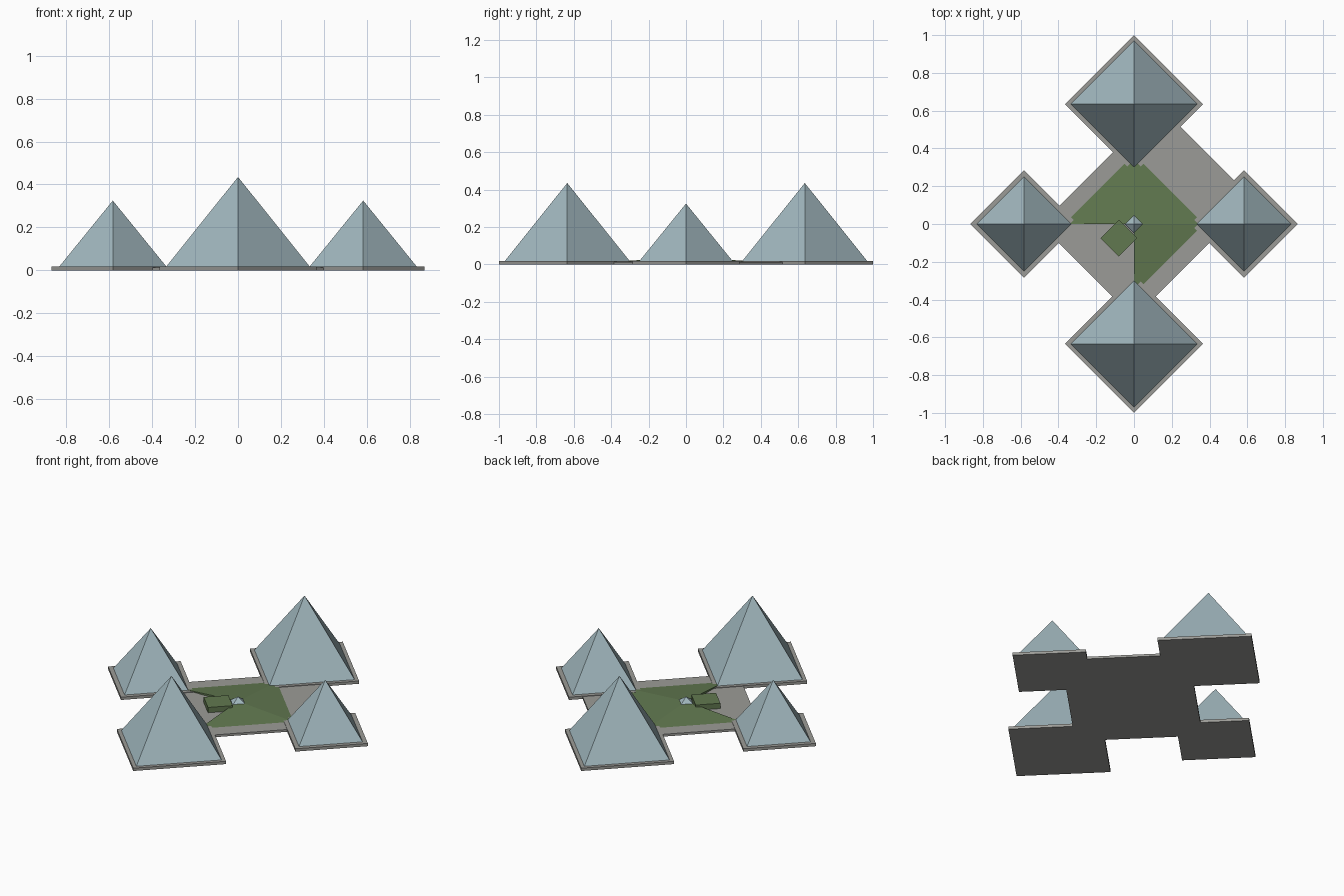
import bpy, bmesh
from math import radians

if "Cube" in bpy.data.objects:
    bpy.data.objects.remove(bpy.data.objects["Cube"])


def material(name, rgb):
    m = bpy.data.materials.new(name)
    m.diffuse_color = (*rgb, 1)
    m.use_nodes = True
    m.node_tree.nodes["Principled BSDF"].inputs["Base Color"].default_value = m.diffuse_color
    return m


GLASS = material("pale_blue_glass", (0.36, 0.48, 0.52))
STONE = material("grey_stone", (0.33, 0.33, 0.31))
GRASS = material("grass_green", (0.12, 0.19, 0.08))


def prism(name, outline, z0, z1, mat):
    """Extrude a flat outline from z0 to z1."""
    bm = bmesh.new()
    face = bm.faces.new([bm.verts.new((x, y, z0)) for x, y in outline])
    ext = bmesh.ops.extrude_face_region(bm, geom=[face])
    for v in ext["geom"]:
        if isinstance(v, bmesh.types.BMVert):
            v.co.z = z1
    return finish(name, bm, mat)


def finish(name, bm, mat):
    bmesh.ops.recalc_face_normals(bm, faces=bm.faces)
    mesh = bpy.data.meshes.new(name)
    bm.to_mesh(mesh)
    bm.free()
    obj = bpy.data.objects.new(name, mesh)
    bpy.context.collection.objects.link(obj)
    mesh.materials.append(mat)
    return obj


def diamond(x, y, r):
    return [(x + r, y), (x, y + r), (x - r, y), (x, y - r)]


def pyramid(name, x, y, r, z0, z1):
    bpy.ops.mesh.primitive_cone_add(vertices=4, radius1=r, depth=z1 - z0,
                                    location=(x, y, (z0 + z1) / 2))
    obj = bpy.context.object
    obj.name = name
    obj.data.materials.append(GLASS)


# Four glass pyramids on square slabs, corners along the axes
SLAB = 0.017
for s, big, small in ((1, "back", "right"), (-1, "front", "left")):
    prism(big + "_slab", diamond(0, s * 0.635, 0.365), 0, SLAB, STONE)
    pyramid(big + "_pyramid", 0, s * 0.635, 0.335, SLAB, 0.435)
    prism(small + "_slab", diamond(s * 0.583, 0, 0.285), 0, SLAB, STONE)
    pyramid(small + "_pyramid", s * 0.583, 0, 0.25, SLAB, 0.325)

# Plaza: diagonal rectangle bounded by x+y = a and y-x = b
A, B = (-0.5, 0.76), (-0.5, 0.49)
corners = [(A[0], B[0]), (A[1], B[0]), (A[1], B[1]), (A[0], B[1])]
PLAZA = 0.014
prism("plaza", [((a - b) / 2, (a + b) / 2) for a, b in corners], 0, PLAZA, STONE)

# Lawn: shallow pyramid with the front-left quarter cut away
bm = bmesh.new()
rim = [bm.verts.new((x, y, PLAZA + 0.001)) for x, y in
       ((0, -0.37), (0.37, 0), (0, 0.37), (-0.37, 0))]
low = bm.verts.new((0, 0, PLAZA + 0.001))
peak = bm.verts.new((0, 0, 0.04))
for p, q in zip(rim, rim[1:]):
    bm.faces.new((p, q, peak))
    bm.faces.new((q, p, low))
bm.faces.new((rim[3], low, peak))
bm.faces.new((low, rim[0], peak))
finish("lawn", bm, GRASS)

# Planted block in the open quarter and the little central skylight
prism("planted_block", diamond(-0.08, -0.075, 0.097), PLAZA, 0.046, GRASS)
pyramid("central_skylight", 0, 0, 0.05, 0.034, 0.068)
